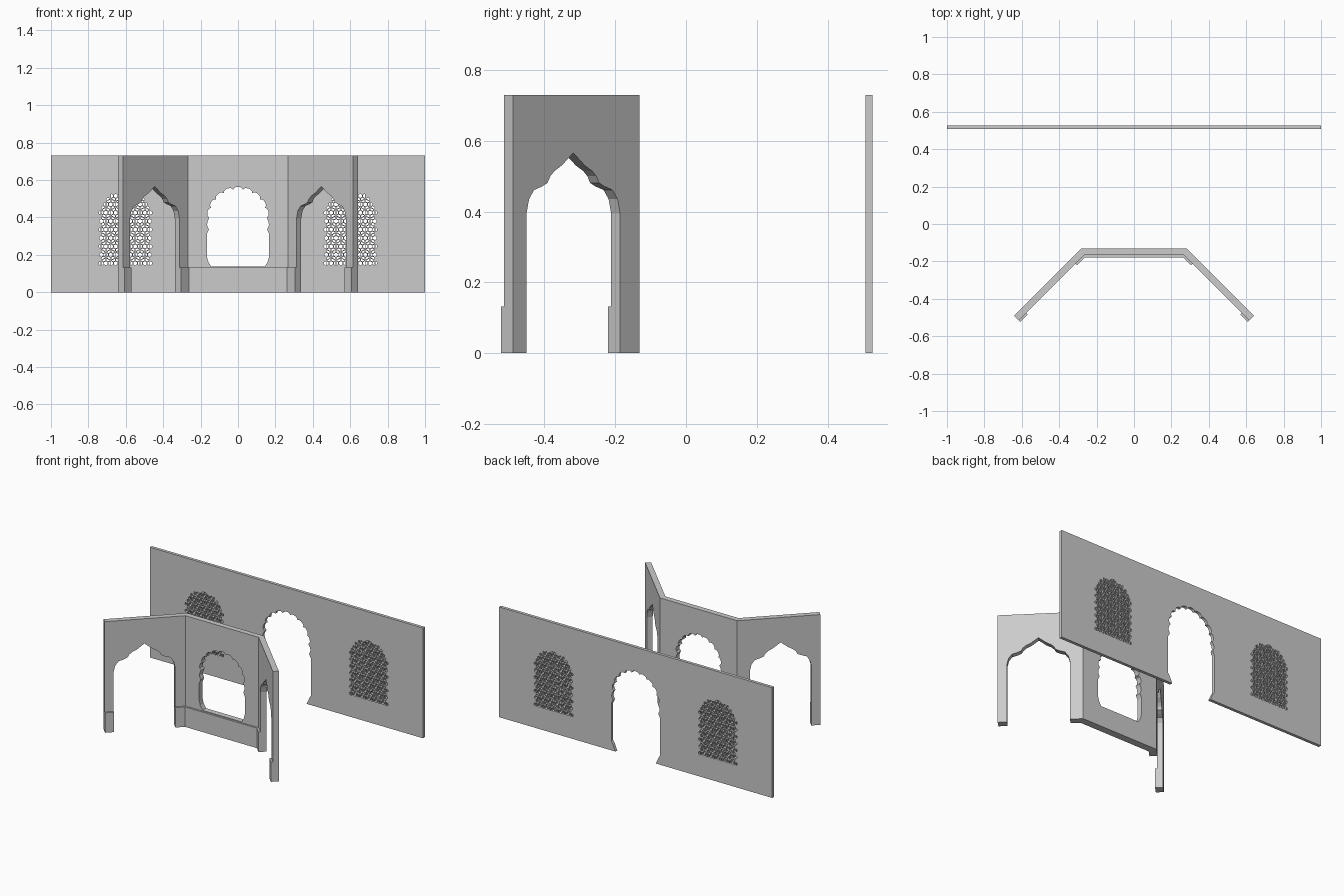
import bpy, bmesh
from math import sin, cos, pi, radians, sqrt, tan

if "Cube" in bpy.data.objects:
    bpy.data.objects.remove(bpy.data.objects["Cube"])

H = 0.73          # wall height
T = 0.036         # front panel thickness
C = sqrt(0.5)
CORNER = 0.283    # back corner of the folded front wall
M = T * tan(pi / 8)


def panel(name, loops, thick, place):
    """Flat panel with holes: 2D filled curve, extruded, then placed by a mapping."""
    cu = bpy.data.curves.new(name, 'CURVE')
    cu.dimensions = '2D'
    cu.fill_mode = 'BOTH'
    cu.extrude = thick / 2
    for pts in loops:
        sp = cu.splines.new('POLY')
        sp.points.add(len(pts) - 1)
        for p, (u, v) in zip(sp.points, pts):
            p.co = (u, v, 0, 1)
        sp.use_cyclic_u = True
    ob = bpy.data.objects.new(name, cu)
    bpy.context.collection.objects.link(ob)
    bpy.ops.object.select_all(action='DESELECT')
    ob.select_set(True)
    bpy.context.view_layer.objects.active = ob
    bpy.ops.object.convert(target='MESH')
    ob = bpy.context.view_layer.objects.active
    bm = bmesh.new()
    bm.from_mesh(ob.data)
    bmesh.ops.remove_doubles(bm, verts=bm.verts, dist=1e-5)
    for v in bm.verts:
        v.co = place(v.co.x, v.co.y, v.co.z + thick / 2)
    bmesh.ops.recalc_face_normals(bm, faces=bm.faces)
    bm.to_mesh(ob.data)
    bm.free()
    for f in ob.data.polygons:
        f.use_smooth = False
    return ob


def prism(name, foot, height):
    """Vertical prism over a footprint."""
    me = bpy.data.meshes.new(name)
    bm = bmesh.new()
    f = bm.faces.new([bm.verts.new((x, y, 0)) for x, y in foot])
    r = bmesh.ops.extrude_face_region(bm, geom=[f])
    for v in r['geom']:
        if isinstance(v, bmesh.types.BMVert):
            v.co.z = height
    bmesh.ops.recalc_face_normals(bm, faces=bm.faces)
    bm.to_mesh(me)
    bm.free()
    ob = bpy.data.objects.new(name, me)
    bpy.context.collection.objects.link(ob)
    return ob


def mirror(ob):
    ob.modifiers.new("mirror", 'MIRROR').use_axis[0] = True


def both(half):
    """Half profile (right side, bottom to top centre) to left-to-right profile."""
    left = [(-x, z) for x, z in half]
    return left + [p for p in reversed(half) if p[0] > 1e-6]


def lobed(rx, rz, zc, jamb, n=9, bulge=0.013):
    """Multi-lobed arch; jamb is the right side from the bottom up."""
    half = list(jamb)
    step = pi / n
    k = 6
    for i in range(n * k // 2 + 1):
        a = i * step / k
        b = bulge * sqrt(max(0, 1 - (2 * (i % k) / k - 1) ** 2))
        half.append(((rx + b) * cos(a), zc + (rz + b) * sin(a)))
    half[-1] = (0, half[-1][1])
    return both(half)


# Pierced screens: hexagonal rosettes inside an arched outline
def in_screen(u, v):
    if abs(u) > 0.15 or v < 0.14:
        return False
    return v < 0.42 + 0.125 * sqrt(1 - (u / 0.15) ** 2)


def screen_holes(cx):
    pitch, holes = 0.052, []
    for row in range(10):
        for col in range(-4, 5):
            x = (col + 0.5 * (row % 2)) * pitch
            z = 0.155 + row * pitch * 0.866
            cell = [[(0.011, 60 * k + 30) for k in range(6)]]
            for k in range(6):
                d = 60 * k
                cell.append([(0.0150, d - 20), (0.0262, d - 25),
                             (0.0262, d + 25), (0.0150, d + 20)])
            for poly in cell:
                pts = [(x + r * cos(radians(a)), z + r * sin(radians(a))) for r, a in poly]
                if all(in_screen(*p) for p in pts):
                    holes.append([(cx + u, v) for u, v in pts])
    return holes


# Back wall with lobed doorway and two screens
door = lobed(0.160, 0.158, 0.40, [(0.148, 0), (0.168, 0.045), (0.178, 0.06), (0.178, 0.31),
                                  (0.166, 0.335), (0.176, 0.36), (0.172, 0.38)])
wall = [(-1, 0)] + door + [(1, 0), (1, H), (-1, H)]
panel("back_wall", [wall] + screen_holes(-0.602) + screen_holes(0.602), 0.02,
      lambda u, v, w: (u, 0.527 - w, v))

# Centre front panel with lobed window, ends mitred
window = lobed(0.153, 0.151, 0.40, [(0.143, 0.137), (0.160, 0.165), (0.167, 0.195), (0.167, 0.31),
                                    (0.156, 0.335), (0.166, 0.36), (0.162, 0.38)])


def place_centre(u, v, w):
    if abs(u) > CORNER - 0.001 and w > T / 2:
        u -= M if u > 0 else -M
    return (u, -0.131 - w, v)


panel("window_panel", [[(-CORNER, 0), (CORNER, 0), (CORNER, H), (-CORNER, H)], window],
      T, place_centre)

# Angled wings with pointed cusped arch
LEN, MID = 0.507, 0.265


def wing_xy(s, w):
    return (CORNER + (s - w) * C, -0.131 - (s + w) * C)


def place_wing(u, v, w):
    if u < 0.001 and w > T / 2:
        u += M
    return (*wing_xy(u, w), v)


arch = both([(0.187, 0), (0.187, 0.395), (0.177, 0.435), (0.157, 0.461), (0.125, 0.471),
             (0.103, 0.481), (0.092, 0.500), (0.075, 0.515), (0.045, 0.531), (0, 0.566)])
arch = [(MID + u, v) for u, v in arch]
mirror(panel("side_arch_panel", [[(0, 0)] + arch + [(LEN, 0), (LEN, H), (0, H)]],
             T, place_wing))

# Low skirting along the front faces
P, SK = 0.012, 0.132
MP = (T + P) * tan(pi / 8)
s0, s1 = MID - 0.187, MID + 0.187
half = [(CORNER - M, -0.131 - T), wing_xy(s0, T), wing_xy(s0, T + P),
        (CORNER - MP, -0.131 - T - P)]
inner, outer = half[:2], half[2:]
flip = lambda pts: [(-x, y) for x, y in pts]
prism("skirting_centre", flip(inner)[::-1] + inner + outer + flip(outer)[::-1], SK)
mirror(prism("skirting_end", [wing_xy(s1, T), wing_xy(LEN, T),
                              wing_xy(LEN, T + P), wing_xy(s1, T + P)], SK))
